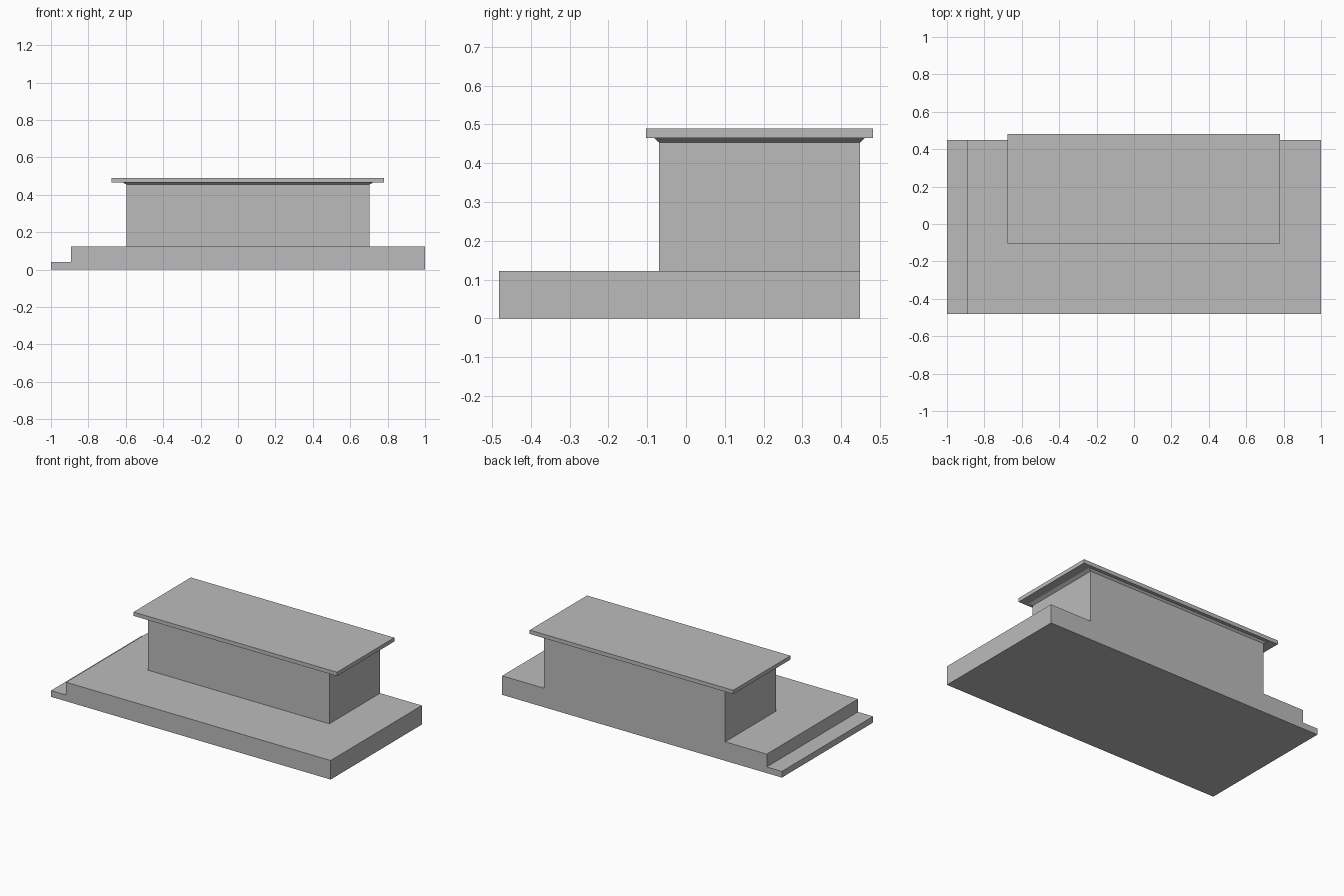
import bpy
import bmesh

cube = bpy.data.objects.get("Cube")
if cube:
    bpy.data.objects.remove(cube, do_unlink=True)

# Single plain grey
grey = bpy.data.materials.new("plain_grey")
grey.use_nodes = True
colour = (0.5, 0.5, 0.5, 1)
grey.diffuse_color = colour
grey.node_tree.nodes["Principled BSDF"].inputs["Base Color"].default_value = colour


def finish(name, bm):
    bmesh.ops.recalc_face_normals(bm, faces=bm.faces)
    mesh = bpy.data.meshes.new(name)
    bm.to_mesh(mesh)
    bm.free()
    mesh.materials.append(grey)
    obj = bpy.data.objects.new(name, mesh)
    bpy.context.collection.objects.link(obj)
    return obj


def box(name, x, y, z, flare=(0, 0)):
    """Box from (min, max) ranges; flare widens the top edge outwards."""
    bm = bmesh.new()
    bmesh.ops.create_cube(bm, size=2)
    for v in bm.verts:
        grow = flare if v.co.z > 0 else (0, 0)
        sx, sy = v.co.x, v.co.y
        v.co.x = (x[0] + x[1]) / 2 + sx * ((x[1] - x[0]) / 2 + grow[0])
        v.co.y = (y[0] + y[1]) / 2 + sy * ((y[1] - y[0]) / 2 + grow[1])
        v.co.z = z[1] if v.co.z > 0 else z[0]
    return finish(name, bm)


# Base slab with a low step at one end, as an extruded profile
bm = bmesh.new()
profile = [(-1, 0), (1, 0), (1, 0.123), (-0.892, 0.123), (-0.892, 0.04), (-1, 0.04)]
face = bm.faces.new([bm.verts.new((x, -0.482, z)) for x, z in profile])
side = bmesh.ops.extrude_face_region(bm, geom=[face])["geom"]
bmesh.ops.translate(bm, vec=(0, 0.931, 0),
                    verts=[v for v in side if isinstance(v, bmesh.types.BMVert)])
finish("stepped_base", bm)

# Building body, flared cornice and overhanging roof
body_x, body_y = (-0.595, 0.702), (-0.07, 0.449)
box("building_body", body_x, body_y, (0.123, 0.454))
box("cornice", body_x, body_y, (0.454, 0.465), flare=(0.02, 0.012))
box("flat_roof", (-0.675, 0.78), (-0.103, 0.482), (0.465, 0.49))
